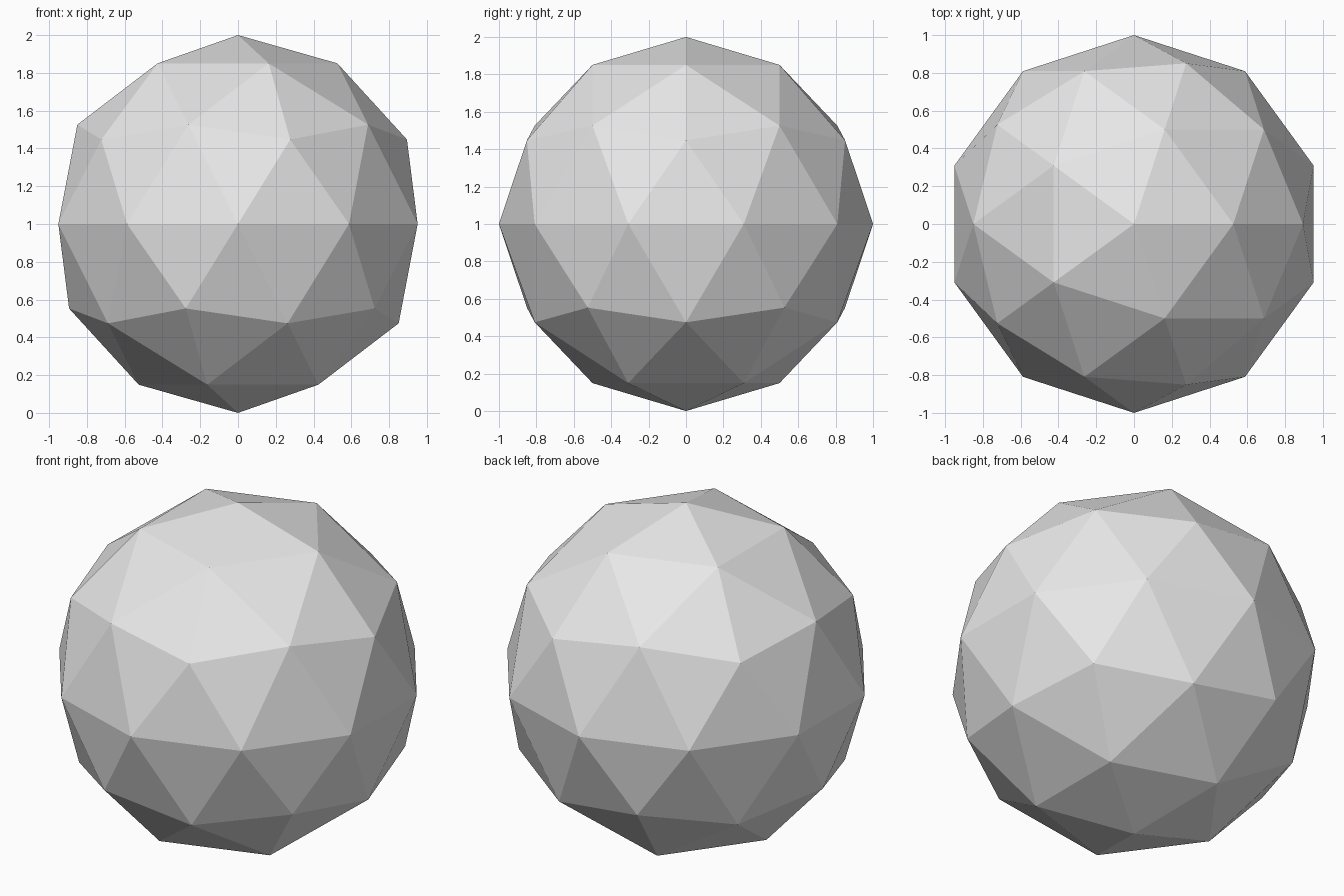
import bpy

# Remove the default object
old = bpy.data.objects.get("Cube")
if old:
    bpy.data.objects.remove(old, do_unlink=True)

# Plain grey material
GREY = (0.8, 0.8, 0.8, 1.0)
mat = bpy.data.materials.new("light_grey")
mat.use_nodes = True
mat.diffuse_color = GREY
for node in mat.node_tree.nodes:
    if node.type == 'BSDF_PRINCIPLED':
        node.inputs["Base Color"].default_value = GREY

# Flat-faceted ball resting on the ground
bpy.ops.mesh.primitive_ico_sphere_add(subdivisions=2, radius=1.0, location=(0, 0, 1))
ball = bpy.context.object
ball.name = "faceted_ball"
ball.data.name = "faceted_ball"
ball.data.materials.append(mat)
bpy.ops.object.shade_flat()
